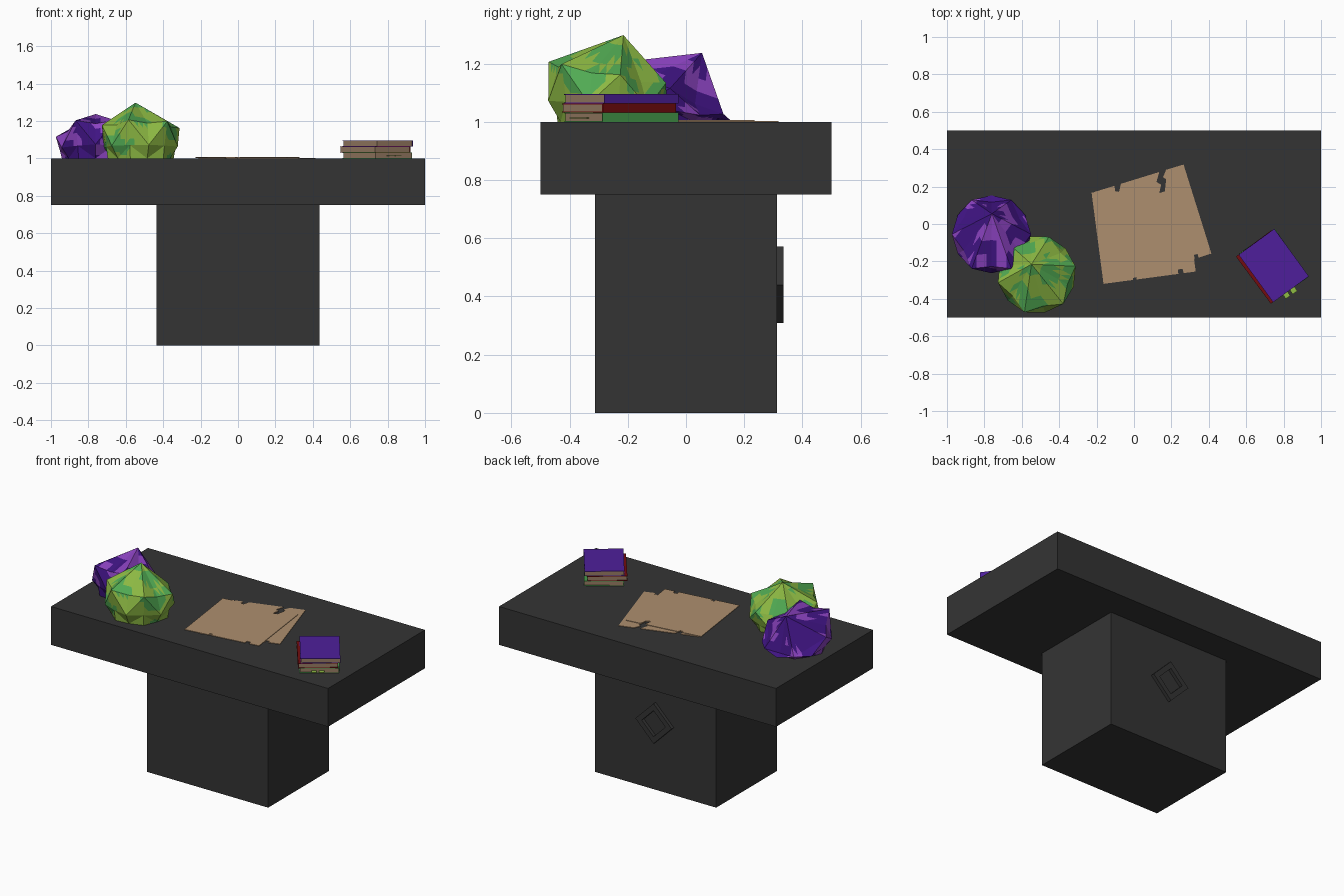
import bpy, bmesh, math
from mathutils import Vector, Matrix, noise

if "Cube" in bpy.data.objects:
    bpy.data.objects.remove(bpy.data.objects["Cube"])


def material(name, rgb):
    lin = [((c / 255 + 0.055) / 1.055) ** 2.4 for c in rgb] + [1]
    m = bpy.data.materials.new(name)
    m.use_nodes = True
    m.diffuse_color = lin
    m.node_tree.nodes["Principled BSDF"].inputs["Base Color"].default_value = lin
    return m


charcoal = material("charcoal", (52, 52, 52))
parchment = material("parchment", (174, 143, 110))
page_tan = material("page tan", (154, 126, 101))
violet = material("violet cover", (78, 31, 155))
red = material("dark red cover", (115, 12, 14))
green = material("green cover", (70, 155, 75))
lime = material("lime", (143, 188, 68))
leaf = material("leaf green", (82, 172, 84))
indigo = material("indigo", (64, 20, 132))
lilac = material("lilac", (142, 68, 196))


def finish(name, bm, mats):
    bmesh.ops.recalc_face_normals(bm, faces=bm.faces)
    me = bpy.data.meshes.new(name)
    bm.to_mesh(me)
    bm.free()
    for m in mats:
        me.materials.append(m)
    ob = bpy.data.objects.new(name, me)
    bpy.context.scene.collection.objects.link(ob)
    return ob


def box(name, lo, hi, mat, frame=Matrix()):
    lo, hi = Vector(lo), Vector(hi)
    bm = bmesh.new()
    bmesh.ops.create_cube(bm, size=1)
    size = Matrix.Diagonal((*(hi - lo), 1))
    bm.transform(frame @ Matrix.Translation((lo + hi) / 2) @ size)
    return finish(name, bm, [mat])


# Table
box("table_top", (-1, -.5, .75), (1, .5, 1), charcoal)
box("pedestal", (-.4365, -.3125, 0), (.4365, .3125, .75), charcoal)

# Diamond frame on the back of the pedestal
bm = bmesh.new()
loops = []
for r, y in ((.131, .31), (.131, .335), (.085, .335), (.085, .31)):
    loops.append([bm.verts.new((r * math.cos(a * math.pi / 2), y,
                                .44 + r * math.sin(a * math.pi / 2))) for a in range(4)])
for k in range(4):
    a, b = loops[k], loops[(k + 1) % 4]
    for i in range(4):
        j = (i + 1) % 4
        bm.faces.new((a[i], a[j], b[j], b[i]))
finish("diamond_frame", bm, [charcoal])


# Torn paper sheets
def sheet(name, outline, z):
    bm = bmesh.new()
    f = bm.faces.new([bm.verts.new((x, y, z)) for x, y in outline])
    ext = bmesh.ops.extrude_face_region(bm, geom=[f])
    top = [v for v in ext["geom"] if isinstance(v, bmesh.types.BMVert)]
    bmesh.ops.translate(bm, verts=top, vec=(0, 0, .003))
    return finish(name, bm, [parchment])


sheet("lower_sheet", [
    (-.21, .172), (-.105, .204), (-.1, .175), (-.08, .172), (-.07, .215), (.135, .278),
    (.12, .225), (.145, .21), (.135, .165), (.165, .175), (.172, .24), (.155, .25), (.172, .29),
    (.265, .318), (.414, -.158), (.345, -.18), (.34, -.16), (.32, -.165), (.325, -.188),
    (-.063, -.307)], 1.0)
sheet("upper_sheet", [
    (-.227, .168), (-.105, .185), (-.1, .172), (-.08, .172), (-.075, .19), (.12, .216),
    (.145, .21), (.135, .165), (.165, .175), (.172, .223), (.268, .235), (.318, -.165),
    (.33, -.254), (.265, -.263), (.26, -.24), (.235, -.243), (.237, -.267), (.012, -.297),
    (.014, -.278), (-.006, -.28), (-.004, -.299), (-.163, -.32)], 1.003)


# Stacked books: local +y is the spine side, x runs along the spine
def book(name, cx, cy, turn, z, mat):
    f = Matrix.Translation((cx, cy, z)) @ Matrix.Rotation(math.radians(turn), 4, 'Z')
    w, d, h, t = .157, .118, .0315, .003
    box(name + "_pages", (-w + .003, -d + .003, t), (w - .003, d - t, h - t), page_tan, f)
    box(name + "_bottom_cover", (-w, -d, 0), (w, d, t), mat, f)
    box(name + "_top_cover", (-w, -d, h - t), (w, d, h), mat, f)
    box(name + "_spine", (-w, d - t, t), (w, d, h - t), mat, f)
    return f


base = book("green_book", .745, -.222, -56, 1.0, green)
book("red_book", .733, -.23, -53.5, 1.0318, red)
book("violet_book", .747, -.222, -54, 1.0636, violet)
for i, y in enumerate((-.045, .0)):
    box(f"bookmark_{i + 1}", (.1, y, .012), (.185, y + .03, .015), lime, base)


# Folded paper lumps: a peak over two pleated rings, blotched in two colours
def lump(name, center, apex, mid, tilt, phase, mats, cut):
    n = 12
    cx, cy = center
    bm = bmesh.new()
    top = bm.verts.new(apex)
    rings = []
    for level, (even, odd) in enumerate(((.212, .172), (.19, .208), (.18, .165))):
        ring = []
        for i in range(n):
            a = math.radians(phase + i * 360 / n)
            r = odd if i % 2 else even
            x, y = r * math.cos(a), r * math.sin(a)
            high = mid - tilt * y
            z = (high - (.012 if i % 2 else 0), 1 + (high - 1) * .35, 1)[level]
            ring.append(bm.verts.new((cx + x, cy + y, z)))
        rings.append(ring)
    for i in range(n):
        j = (i + 1) % n
        bm.faces.new((top, rings[0][i], rings[0][j]))
        for a, b in zip(rings, rings[1:]):
            if i % 2:
                bm.faces.new((a[i], b[i], a[j]))
                bm.faces.new((b[i], b[j], a[j]))
            else:
                bm.faces.new((a[i], b[i], b[j]))
                bm.faces.new((a[i], b[j], a[j]))
    bm.faces.new(rings[2])
    bmesh.ops.subdivide_edges(bm, edges=bm.edges[:], cuts=3, use_grid_fill=True)
    for f in bm.faces:
        p = f.calc_center_median()
        f.material_index = int(noise.noise(p * 11) > cut)
    return finish(name, bm, mats)


lump("green_lump", (-.52, -.27), (-.548, -.215, 1.298), 1.17, .18, 12, [lime, leaf], .08)
lump("purple_lump", (-.762, -.055), (-.76, .055, 1.237), 1.115, .48, 0, [indigo, lilac], .16)
